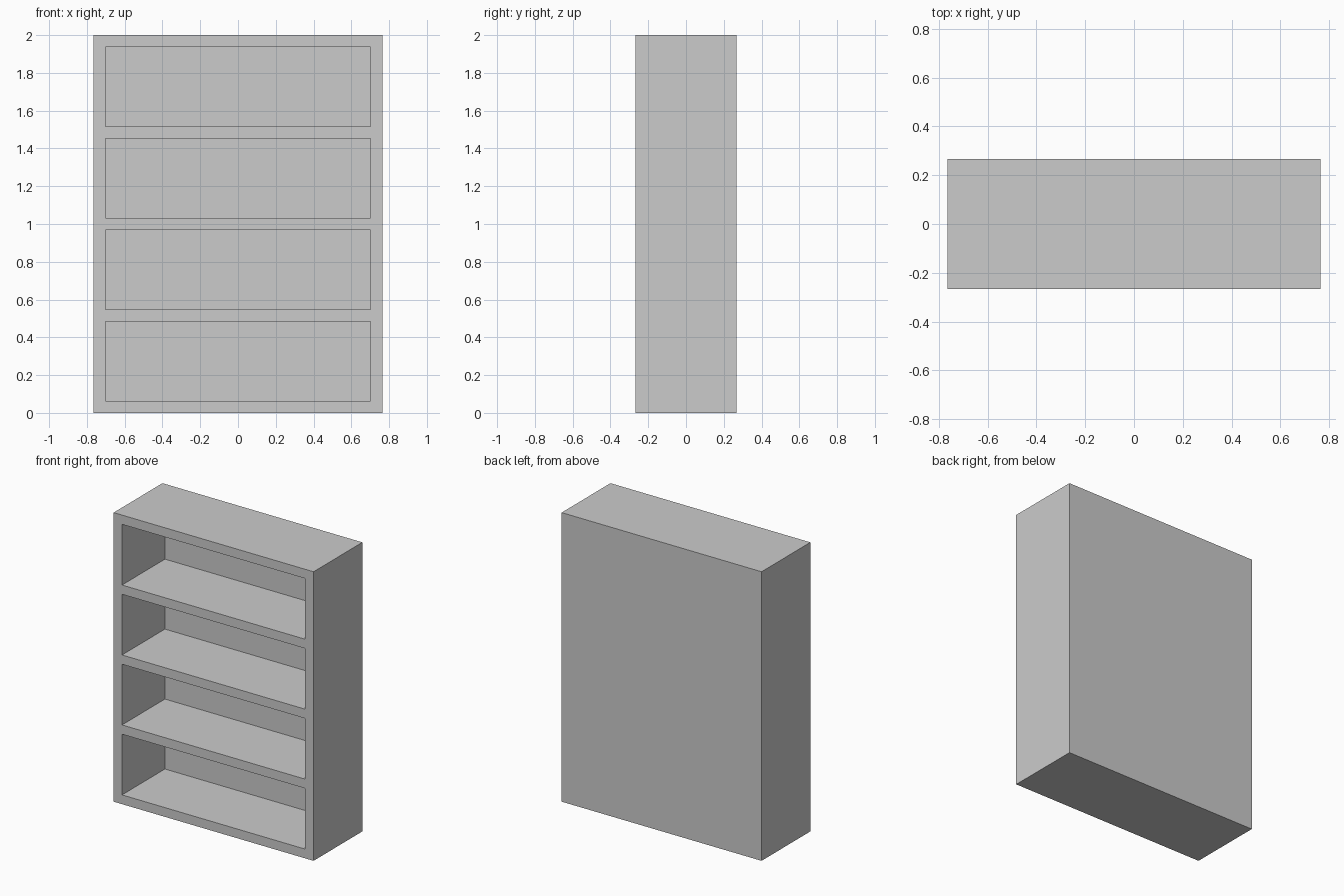
import bpy

if "Cube" in bpy.data.objects:
    bpy.data.objects.remove(bpy.data.objects["Cube"])

W, D, H = 1.53, 0.533, 2.0   # outer size
T = 0.064                    # board thickness
BAYS = 4
BAY_H = (H - T * (BAYS + 1)) / BAYS


def box(name, lo, hi):
    centre = [(a + b) / 2 for a, b in zip(lo, hi)]
    bpy.ops.mesh.primitive_cube_add(size=1, location=centre)
    ob = bpy.context.object
    ob.name = name
    ob.scale = [b - a for a, b in zip(lo, hi)]
    bpy.ops.object.transform_apply(location=True, rotation=False, scale=True)
    return ob


# Solid carcass
carcass = box("bookcase", (-W / 2, -D / 2, 0), (W / 2, D / 2, H))

# Open bays cut from the front, leaving sides, shelves and back panel
for i in range(BAYS):
    z = T + i * (BAY_H + T)
    cutter = box("bay_cutter", (-W / 2 + T, -D / 2 - 0.1, z),
                 (W / 2 - T, D / 2 - T, z + BAY_H))
    cutter.hide_render = True
    mod = carcass.modifiers.new("bay", 'BOOLEAN')
    mod.operation = 'DIFFERENCE'
    mod.solver = 'EXACT'
    mod.object = cutter
    bpy.context.view_layer.objects.active = carcass
    bpy.ops.object.modifier_apply(modifier=mod.name)
    bpy.data.objects.remove(cutter)
